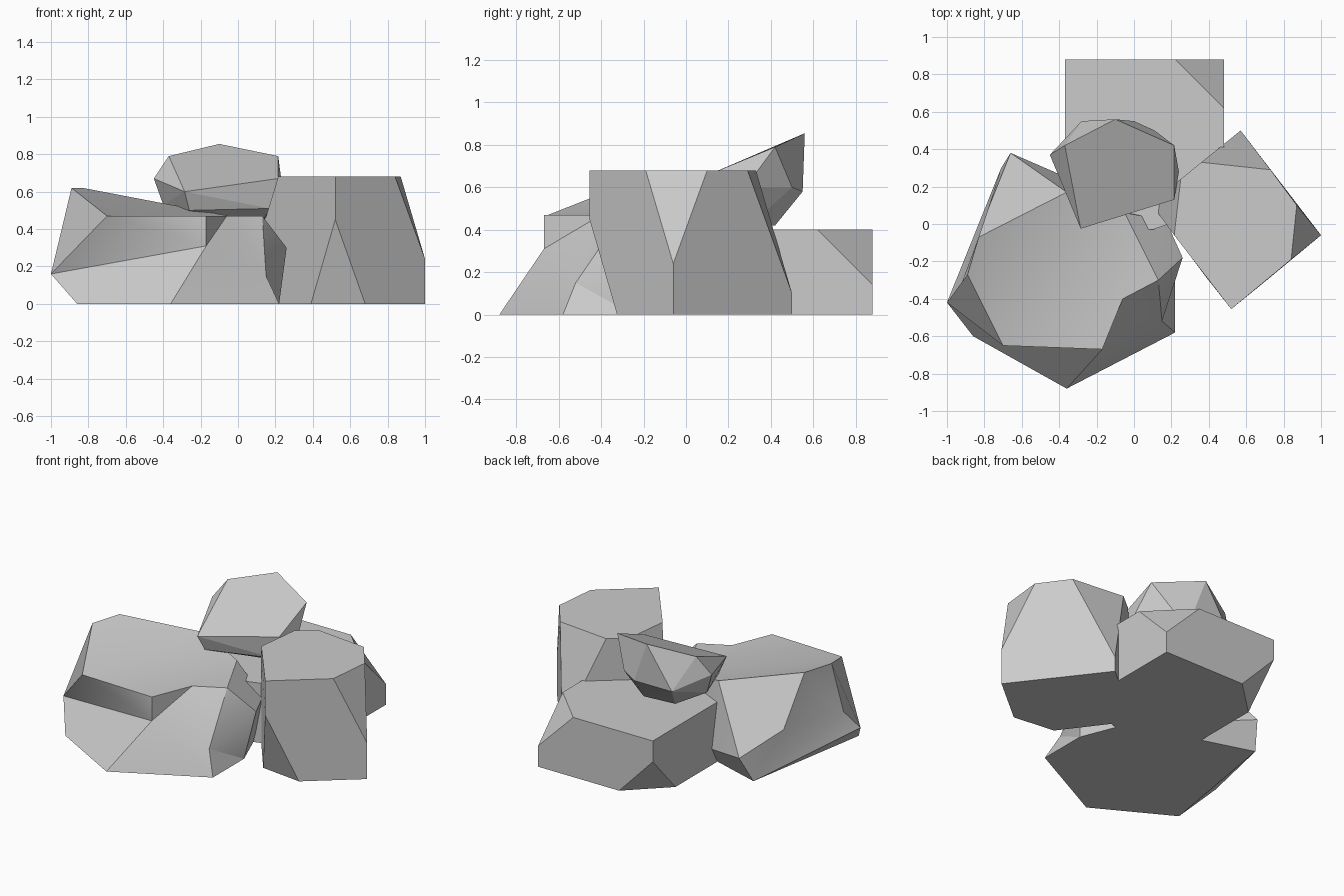
import bpy, bmesh, math

if "Cube" in bpy.data.objects:
    bpy.data.objects.remove(bpy.data.objects["Cube"])


def finish(bm, name):
    bmesh.ops.recalc_face_normals(bm, faces=bm.faces)
    me = bpy.data.meshes.new(name)
    bm.to_mesh(me)
    bm.free()
    ob = bpy.data.objects.new(name, me)
    bpy.context.collection.objects.link(ob)
    return ob


def hull_rock(name, points):
    """Faceted convex boulder wrapped around its corner points."""
    bm = bmesh.new()
    verts = [bm.verts.new(p) for p in points]
    res = bmesh.ops.convex_hull(bm, input=verts)
    loose = [v for v in bm.verts if not v.link_faces]
    bmesh.ops.delete(bm, geom=loose, context='VERTS')
    bmesh.ops.dissolve_limit(bm, angle_limit=math.radians(3),
                             verts=bm.verts, edges=bm.edges)
    return finish(bm, name)


def ring(z, *xy):
    return [(x, y, z) for x, y in xy]


# tall block on the right: rotated block with four corners cut off
hull_rock("right_rock",
          ring(0.68, (.36, .33), (.73, .29), (.87, .10), (.84, -.19),
               (.52, -.455), (.215, -.06), (.25, .24))
          + [(1, -.06, .24), (.57, .5, .10), (.09, .11, .27), (.52, -.455, .45)]
          + ring(0, (.57, .5), (1, -.06), (.68, -.325), (.39, -.29), (.09, .11)))

# low block at the back: box with two corners cut off
hull_rock("back_rock",
          ring(.4, (-.37, -.03), (-.37, .88), (.22, .88), (.48, .62), (.48, .1), (.1, -.03))
          + [(.48, .88, .14), (-.37, .88, .26)]
          + ring(0, (-.37, -.03), (-.37, .64), (-.12, .88), (.48, .88), (.48, .1), (.1, -.03)))

# small tilted stone resting on top
hull_rock("top_rock",
          [(-.1, .56, .855), (.215, .42, .79), (.215, .13, .67), (-.285, -.025, .60), (-.37, .42, .79)]
          + [(-.45, .37, .67), (-.28, .55, .58), (0, .55, .58), (.11, .5, .6), (.24, .28, .6)]
          + [(-.26, .02, .5), (.17, .14, .51), (-.4, .35, .53), (.12, .3, .42), (-.2, .4, .42), (.02, .42, .42)])

# big boulder on the left: slightly concave, so its facets are spelled out
C = dict(
    T1=(-.7, -.65, .47), T2=(-.17, -.67, .47), T3=(-.06, -.4, .47), T4=(.13, -.3, .47),
    T5=(-.05, .06, .47), T6=(-.36, .17, .53), T7=(-.83, -.07, .62), T8=(-.89, -.27, .62),
    M1=(-1, -.42, .16), M2=(-.17, -.67, .31), M3=(.26, -.18, .3), M4=(.17, .02, .3),
    M5=(-.66, .38, .17), N=(-.78, .08, .28), K=(-.93, -.34, .28), R=(.15, -.52, .15),
    B1=(-.86, -.6, 0), B2=(-.36, -.88, 0), B4=(.22, -.58, 0), B5=(.22, -.25, 0),
    B6=(.1, .05, 0), B7=(-.71, .3, 0))
F = ("T1 T2 T3 T4 T5, T1 T5 T6, T1 T6 T7 T8, T1 T2 M2, T1 M2 M1, M1 M2 B2 B1,"
     "M2 B2 B4 R, M2 R T3, T2 T3 M2, R T4 T3, R M3 T4, R B4 B5, R B5 M3,"
     "T4 M3 M4, T4 M4 T5, M3 B5 B6 M4, T5 M4 B6, T5 B6 T6, T6 B6 M5, M5 B6 B7,"
     "T6 M5 N T7, N M5 B7, T7 N K T8, N B7 K, K B7 M1, B7 B1 M1, T8 K M1 T1,"
     "B2 B4 B5 B6 B7 B1")
bm = bmesh.new()
V = {k: bm.verts.new(p) for k, p in C.items()}
for f in F.split(","):
    bm.faces.new([V[k] for k in f.split()])
boulder = finish(bm, "left_boulder")
bpy.ops.object.select_all(action='DESELECT')
boulder.select_set(True)
bpy.context.view_layer.objects.active = boulder
bpy.ops.object.shade_smooth_by_angle(angle=math.radians(30))
